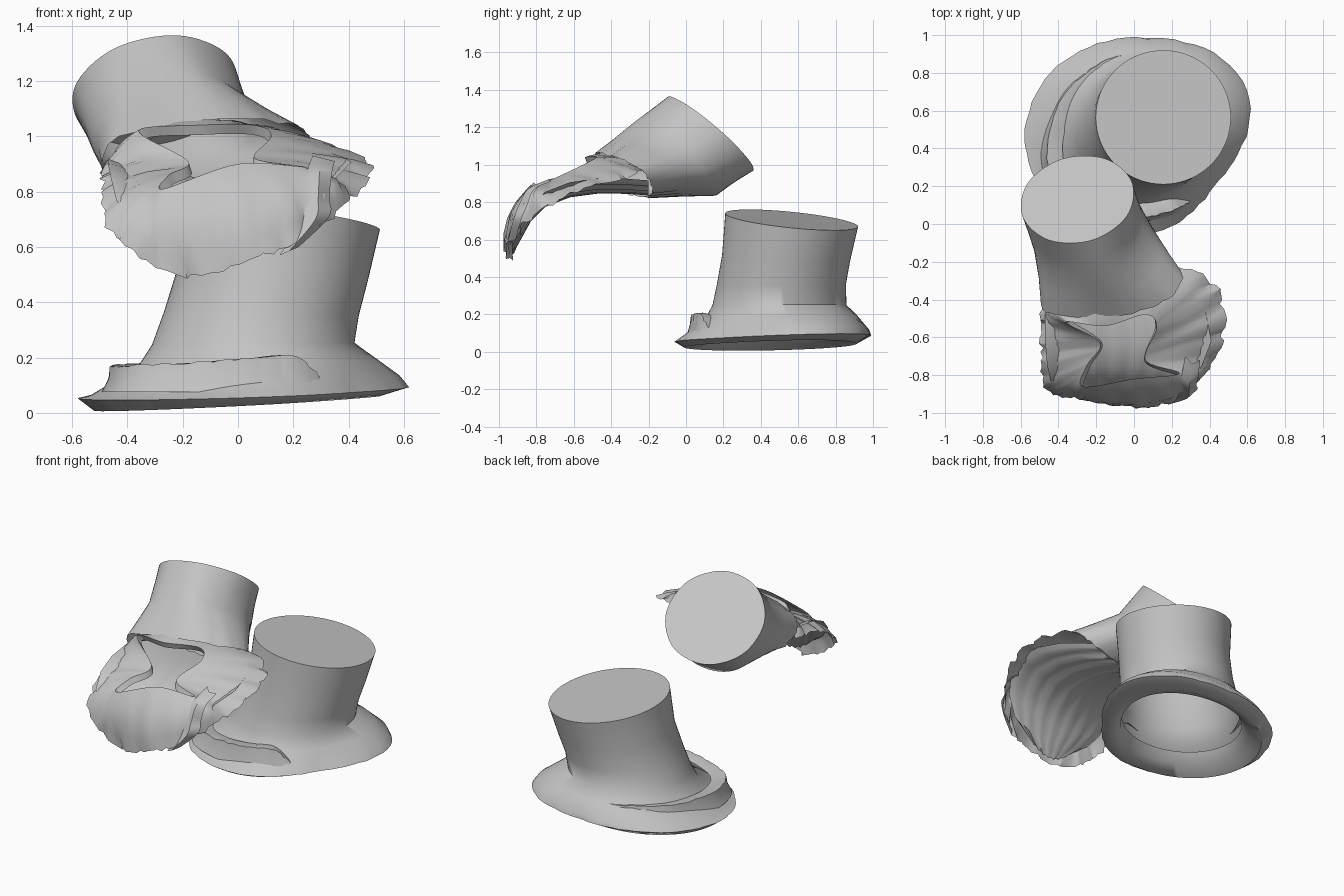
import bpy, math, random
from mathutils import Vector as V

if "Cube" in bpy.data.objects:
    bpy.data.objects.remove(bpy.data.objects["Cube"])

random.seed(4)
felt = bpy.data.materials.new("grey_felt")
felt.diffuse_color = (0.55, 0.55, 0.55, 1)
felt.use_nodes = True
felt.node_tree.nodes["Principled BSDF"].inputs["Base Color"].default_value = felt.diffuse_color


def spline(pts, n, closed=True):
    """Catmull-Rom curve through pts, n steps per span."""
    pts = [V(p) for p in pts]
    c, out = len(pts), []
    get = (lambda i: pts[i % c]) if closed else (lambda i: pts[max(0, min(c - 1, i))])
    for i in range(c if closed else c - 1):
        a, b, d, e = get(i - 1), get(i), get(i + 1), get(i + 2)
        for k in range(n):
            t = k / n
            out.append(0.5 * (2 * b + (d - a) * t + (2 * a - 5 * b + 4 * d - e) * t * t
                              + (3 * b - a - 3 * d + e) * t ** 3))
    if not closed:
        out.append(pts[-1])
    return out


def loft(name, rings, closed=True, cap=False, angle=40):
    """Skin a list of equal-length rings, optionally capping the first one."""
    n = len(rings[0])
    verts = [p for r in rings for p in r]
    faces = []
    for j in range(len(rings) - 1):
        for i in range(n if closed else n - 1):
            k = (i + 1) % n
            faces.append((j * n + i, j * n + k, (j + 1) * n + k, (j + 1) * n + i))
    if cap:
        verts.append(sum((V(p) for p in rings[0]), V()) / n)
        faces += [((i + 1) % n, i, len(verts) - 1) for i in range(n)]
    me = bpy.data.meshes.new(name)
    me.from_pydata(verts, [], faces)
    ob = bpy.data.objects.new(name, me)
    bpy.context.collection.objects.link(ob)
    me.materials.append(felt)
    bpy.ops.object.select_all(action='DESELECT')
    bpy.context.view_layer.objects.active = ob
    ob.select_set(True)
    bpy.ops.object.mode_set(mode='EDIT')
    bpy.ops.mesh.select_all(action='SELECT')
    bpy.ops.mesh.normals_make_consistent(inside=False)
    bpy.ops.object.mode_set(mode='OBJECT')
    bpy.ops.object.shade_smooth_by_angle(angle=math.radians(angle))
    return ob


def ring(c, rx, ry, tx=0, ty=0, skew=0, rough=0, n=72):
    """Tilted ellipse; skew pulls its right side towards the back."""
    out = []
    for i in range(n):
        a = math.tau * i / n
        f = 1 + random.uniform(-rough, rough) + skew * math.sin(2 * a) * max(0, math.cos(a))
        x, y = rx * math.cos(a) * f, ry * math.sin(a) * f
        out.append(V((c[0] + x, c[1] + y, c[2] + tx * x + ty * y)))
    return out


def jitter(pts, s):
    return [p + V([random.uniform(-s, s) for _ in range(3)]) for p in pts]


# standing hat: leaning crown, draped brim and its hollow underside
loft("standing_hat", [
    ring((.155, .565, .705), .358, .355, -.12, -.10),
    ring((.125, .535, .50), .345, .342, -.06, -.05),
    ring((.085, .51, .36), .352, .345, -.02),
    ring((.055, .50, .25), .366, .358, .01),
    ring((.068, .51, .18), .43, .41, .03, .02, .08),
    ring((.015, .475, .095), .55, .505, .06, .04, .15),
    ring((.008, .463, .07), .585, .525, .03, .03, .16, .008),
    ring((-.01, .45, .033), .51, .46, .05, .02, .13),
    ring((0, .46, .07), .42, .38, .04, .02, .08),
    ring((.01, .47, .12), .385, .345, .03, .01),
], cap=True, angle=60)

# curled lip along the left and front of the standing brim
lip = spline([(.02, .91, .19), (-.14, .87, .19), (-.36, .70, .18), (-.46, .42, .17),
              (-.40, .16, .17), (-.2, .05, .18), (.02, .03, .195), (.2, .07, .205), (.3, .12, .13)], 8, False)
mid = V((0, .46, 0))


def offset(pts, scale, z):
    return [V((mid.x + (p.x - mid.x) * scale, mid.y + (p.y - mid.y) * scale, z(p.z))) for p in pts]


loft("standing_brim_lip", [
    offset(lip, .82, lambda z: z - .01), offset(lip, .92, lambda z: z), jitter(lip, .004),
    offset(lip, 1.02, lambda z: z - .05), offset(lip, 1.07, lambda z: .075),
], closed=False)

# fallen hat crown: tilted cap crushed into a wide mouth
c, u, v = V((-.3, .13, 1.165)), V((.08, -.215, .2)), V((.29, .09, -.015))
cap = [c + u * math.cos(math.tau * i / 8) + v * math.sin(math.tau * i / 8) for i in range(8)]
waist = [(-.17, -.28, 1.225), (-.01, -.16, 1.17), (.05, .02, 1.06), (0, .12, .93),
         (-.22, .17, .845), (-.43, .1, .85), (-.53, -.12, .98), (-.43, -.25, 1.14)]
mouth = [(-.05, -.48, 1.06), (.2, -.38, 1.04), (.25, -.25, .98), (.12, -.18, .88),
         (-.12, -.2, .83), (-.38, -.22, .83), (-.48, -.38, .86), (-.43, -.48, 1.0)]
a, b, d = spline(cap, 8), spline(waist, 8), spline(mouth, 8)
loft("fallen_hat_crown", [a, [p * .5 + q * .5 for p, q in zip(a, b)], b,
                          [p * .5 + q * .5 for p, q in zip(b, d)], jitter(d, .006)], cap=True)

# fallen hat brim: torn band around a small opening, deep panel at the front
upper = [(-.36, -.52, 1.02), (-.15, -.54, 1.04), (.06, -.48, 1.04), (.12, -.55, 1.0),
         (.06, -.72, .92), (.24, -.79, .89), (0, -.82, .9), (-.27, -.86, .81),
         (-.25, -.75, .86), (-.18, -.63, .91)]
lower = [(-.47, -.43, .88), (-.17, -.4, 1.05), (.14, -.22, 1.0), (.43, -.32, .93),
         (.47, -.6, .85), (.33, -.85, .7), (.1, -.97, .57), (-.22, -.93, .5),
         (-.46, -.88, .66), (-.49, -.65, .83)]
top, edge = spline(upper, 10), spline(lower, 10)
rows = []
for t in (0, .12, .35, .6, .8, 1):
    row = []
    for i, (p, q) in enumerate(zip(top, edge)):
        out = V((q.x, q.y + .6, .25)).normalized()
        bulge = math.sin(t * math.pi) * (.045 if q.y < -.7 else .025)
        pleat = math.sin(i * 1.25) * .012 * t * (1 if q.x > .2 else .4)
        row.append(p.lerp(q, t) + out * (bulge + pleat))
    rows.append(jitter(row, .01 * t))
# rolled hem along the opening
hem = [p + V((-p.x * .06, (-.65 - p.y) * -.12, -.035)) for p in top]
loft("fallen_hat_brim", [hem] + rows, angle=35)

# lining below the opening, running from the mouth to the foot of the front panel
lining = []
for y, z, x0, x1 in ((-.2, .84, -.44, .16), (-.33, .85, -.46, .30), (-.47, .85, -.47, .38),
                     (-.62, .83, -.47, .41), (-.75, .78, -.46, .36), (-.83, .70, -.44, .31),
                     (-.885, .60, -.36, .22), (-.93, .52, -.24, .05)):
    row = []
    for i in range(25):
        s = i / 24
        row.append(V((x0 + (x1 - x0) * s, y, z + .07 * (2 * s - 1) ** 2 + .006 * math.sin(i * 1.9))))
    lining.append(row)
loft("fallen_hat_lining", lining, closed=False)

# loose strap hanging at the right of the front panel
s0 = spline([(.27, -.7, .93), (.25, -.82, .87), (.25, -.88, .78), (.23, -.91, .69), (.15, -.94, .57)], 5, False)
s1 = spline([(.35, -.72, .91), (.34, -.81, .87), (.33, -.85, .78), (.33, -.88, .71), (.22, -.91, .6)], 5, False)
loft("fallen_brim_strap", [s0, [(p + q) / 2 + V((0, -.03, 0)) for p, q in zip(s0, s1)], s1], closed=False)
